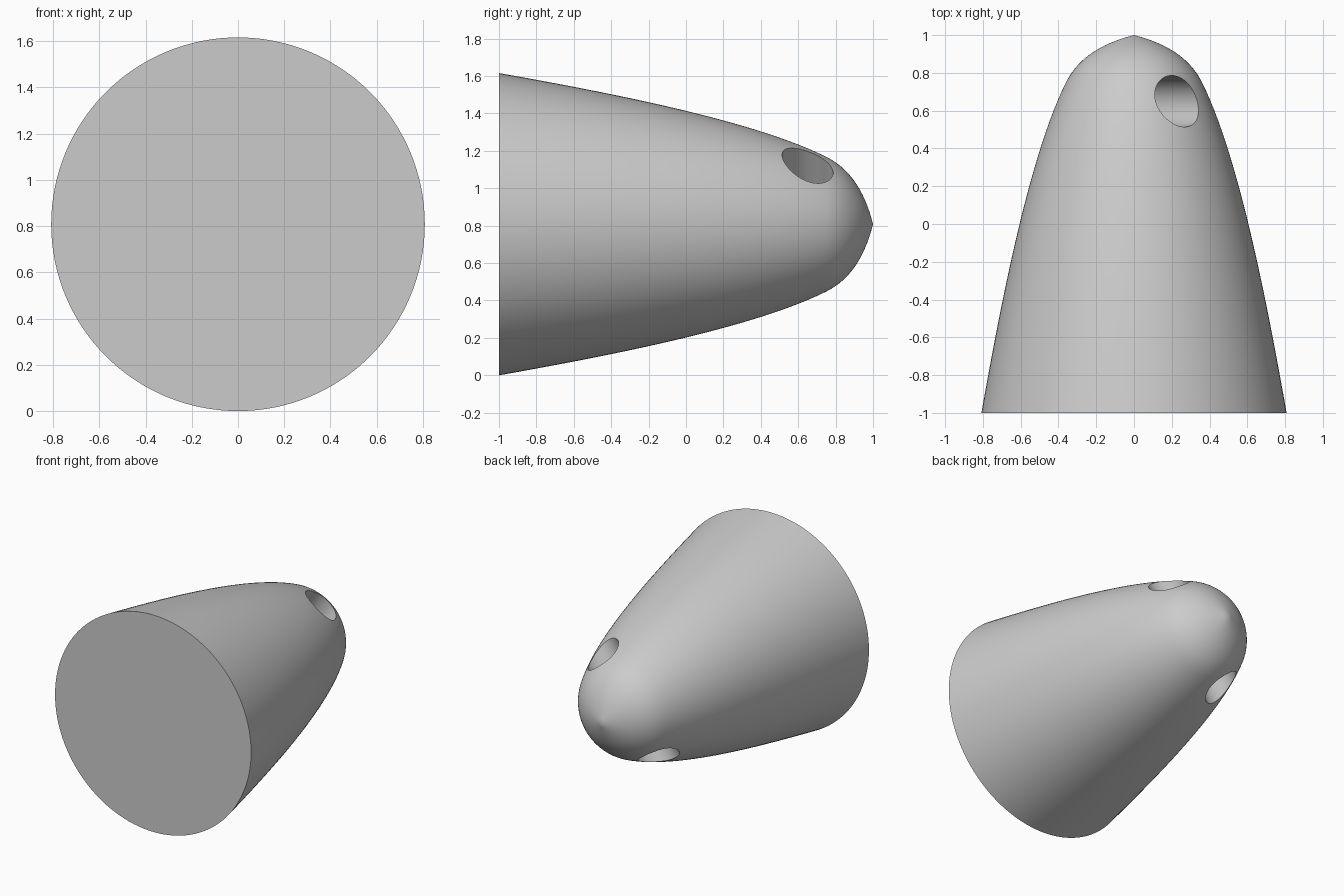
import bpy, bmesh, math
from mathutils import Vector, Matrix
from mathutils.geometry import interpolate_bezier

cube = bpy.data.objects.get("Cube")
if cube:
    bpy.data.objects.remove(cube, do_unlink=True)

BASE_RADIUS = 0.808
HOLE_Y, HOLE_RADIUS, HOLE_ANGLE = 0.65, 0.136, math.radians(54)

grey = bpy.data.materials.new("plain_grey")
grey.use_nodes = True
colour = (0.6, 0.6, 0.6, 1)
grey.diffuse_color = colour
grey.node_tree.nodes["Principled BSDF"].inputs["Base Color"].default_value = colour


def add_object(name, bm):
    mesh = bpy.data.meshes.new(name)
    bmesh.ops.recalc_face_normals(bm, faces=bm.faces[:])
    bm.to_mesh(mesh)
    bm.free()
    obj = bpy.data.objects.new(name, mesh)
    bpy.context.collection.objects.link(obj)
    mesh.materials.append(grey)
    return obj


# Half profile as (radius, y): long tapering side, then the rounded nose
side = [(BASE_RADIUS, -1), (0.71, -0.45), (0.56, 0.35), (0.36, 0.75)]
nose = [(0.36, 0.75), (0.305, 0.86), (0.2, 0.95), (0, 1)]
profile = [Vector((0, -1, 0))]
for curve, steps in ((side, 28), (nose, 18)):
    knots = [Vector((r, y, 0)) for r, y in curve]
    profile += interpolate_bezier(*knots, steps)

# Solid nose cone, turned around the y axis
bm = bmesh.new()
verts = [bm.verts.new(p) for p in profile]
edges = [bm.edges.new(pair) for pair in zip(verts, verts[1:]) if pair[0].co != pair[1].co]
bmesh.ops.spin(bm, geom=verts + edges, cent=(0, 0, 0), axis=(0, 1, 0),
               angle=math.tau, steps=128)
bmesh.ops.remove_doubles(bm, verts=bm.verts[:], dist=0.0001)
bmesh.ops.dissolve_degenerate(bm, edges=bm.edges[:], dist=0.0001)
bmesh.ops.translate(bm, verts=bm.verts[:], vec=(0, 0, BASE_RADIUS))
cone = add_object("nose_cone", bm)

# Round cross hole drilled straight through near the nose
bm = bmesh.new()
turn = Matrix.Rotation(math.pi / 2 - HOLE_ANGLE, 4, "Y")
bmesh.ops.create_cone(bm, cap_ends=True, segments=64, radius1=HOLE_RADIUS,
                      radius2=HOLE_RADIUS, depth=2,
                      matrix=Matrix.Translation((0, HOLE_Y, BASE_RADIUS)) @ turn)
cutter = add_object("hole_cutter", bm)
cutter.hide_render = True

cut = cone.modifiers.new("cross_hole", "BOOLEAN")
cut.operation = "DIFFERENCE"
cut.solver = "EXACT"
cut.object = cutter

bpy.ops.object.select_all(action="DESELECT")
cone.select_set(True)
bpy.context.view_layer.objects.active = cone
bpy.ops.object.modifier_apply(modifier=cut.name)
bpy.data.objects.remove(cutter, do_unlink=True)
bpy.ops.object.shade_smooth_by_angle(angle=math.radians(30))
